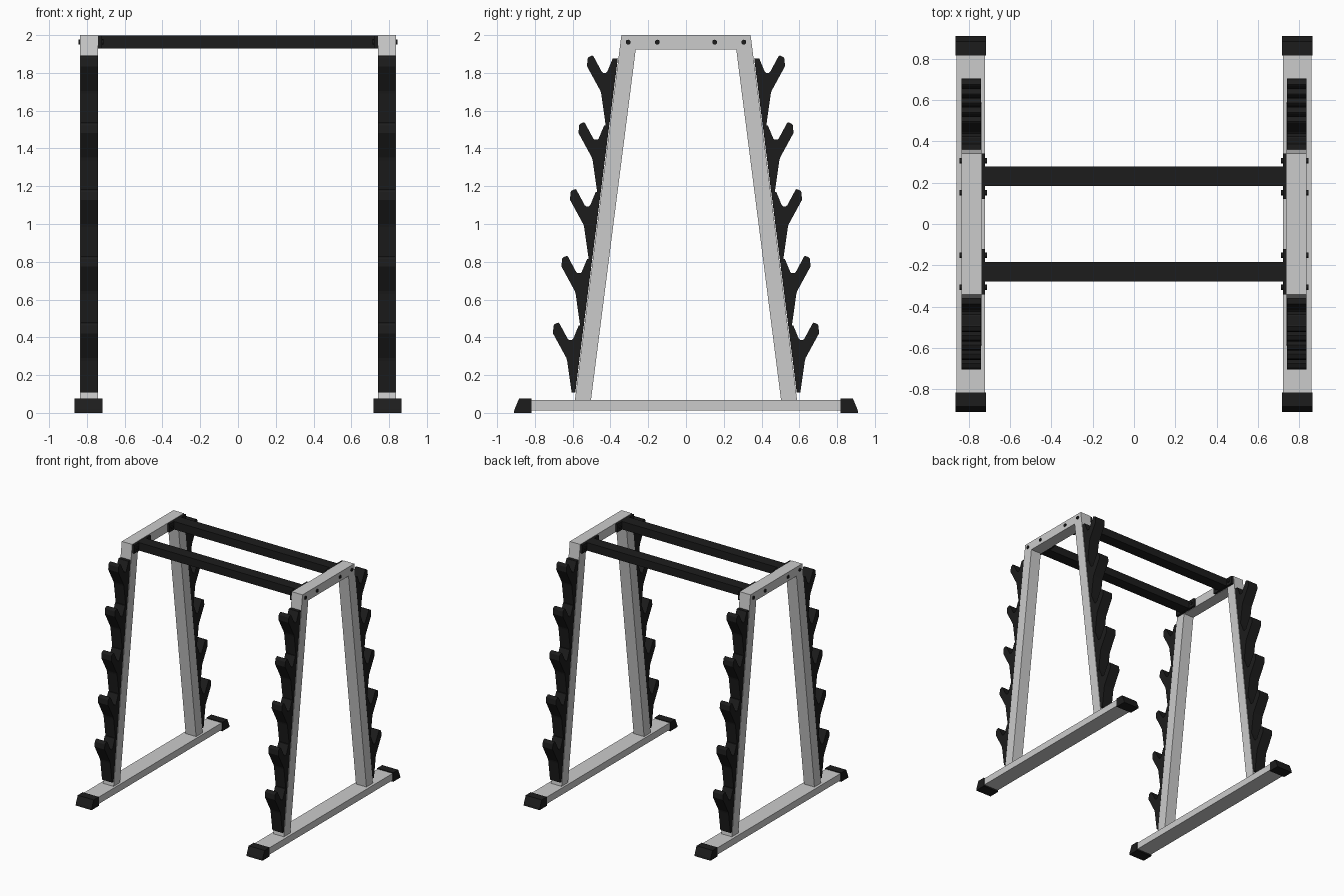
import bpy, bmesh
from mathutils import Vector, Matrix

if "Cube" in bpy.data.objects:
    bpy.data.objects.remove(bpy.data.objects["Cube"])

black = bpy.data.materials.new("black_plastic")
black.diffuse_color = (0.012, 0.012, 0.012, 1)
black.use_nodes = True
black.node_tree.nodes["Principled BSDF"].inputs["Base Color"].default_value = black.diffuse_color


def finish(name, bm, mat, axes):
    bmesh.ops.recalc_face_normals(bm, faces=bm.faces)
    me = bpy.data.meshes.new(name)
    bm.to_mesh(me)
    bm.free()
    ob = bpy.data.objects.new(name, me)
    bpy.context.collection.objects.link(ob)
    if mat:
        me.materials.append(mat)
    if axes:
        mod = ob.modifiers.new("mirror", 'MIRROR')
        mod.use_axis = ['X' in axes, 'Y' in axes, False]
        mod.use_mirror_merge = False
    return ob


def prism(name, profile, x0, x1, mat=None, axes="XY"):
    """Extrude a (y, z) profile from x0 to x1, then mirror it."""
    bm = bmesh.new()
    face = bm.faces.new([bm.verts.new((x0, y, z)) for y, z in profile])
    ext = bmesh.ops.extrude_face_region(bm, geom=[face])
    moved = [v for v in ext["geom"] if isinstance(v, bmesh.types.BMVert)]
    bmesh.ops.translate(bm, verts=moved, vec=Vector((x1 - x0, 0, 0)))
    return finish(name, bm, mat, axes)


def rect(y0, y1, z0, z1):
    return [(y0, z0), (y1, z0), (y1, z1), (y0, z1)]


# Floor beams and their end caps
prism("base_beam", rect(-0.83, 0.83, 0.012, 0.069), 0.722, 0.86, axes="X")
prism("base_end_cap", [(0.817, 0), (0.912, 0), (0.908, 0.018), (0.884, 0.075), (0.817, 0.075)],
      0.717, 0.865, black)

# Side frames: two sloping legs joined by a top rail
half = [(0.588, 0.069), (0.342, 2.0)]
inner = [(0.266, 1.925), (0.503, 0.069)]
frame = (half + [(-y, z) for y, z in reversed(half)]
         + [(-y, z) for y, z in reversed(inner)] + inner)
prism("side_frame", frame, 0.74, 0.837, axes="X")

# Hooks stepping down each leg
hook = [(0.361, 1.876), (0.388, 1.876), (0.417, 1.806), (0.424, 1.800), (0.438, 1.800),
        (0.446, 1.806), (0.490, 1.888), (0.496, 1.892), (0.515, 1.884), (0.521, 1.876),
        (0.524, 1.835), (0.453, 1.705), (0.449, 1.690), (0.425, 1.521), (0.406, 1.521)]
PITCH, SLOPE = 0.3535, 0.1275
for i in range(5):
    prism(f"rack_hook_{i + 1}",
          [(y + i * PITCH * SLOPE, z - i * PITCH) for y, z in hook], 0.742, 0.835, black)

# Cross bars with bolted end plates
prism("cross_bar", rect(0.184, 0.279, 1.93, 1.997), -0.73, 0.73, black, axes="Y")
prism("cross_bar_plate", rect(0.122, 0.341, 1.928, 1.997), 0.721, 0.741, black)

# Bolts through plate and rail
for i, y in enumerate((0.152, 0.306)):
    bm = bmesh.new()
    bmesh.ops.create_cone(bm, cap_ends=True, segments=12, radius1=0.013, radius2=0.013,
                          depth=0.132,
                          matrix=Matrix.Translation((0.779, y, 1.963))
                          @ Matrix.Rotation(1.5707963, 4, 'Y'))
    finish(f"bolt_{i + 1}", bm, black, "XY")
